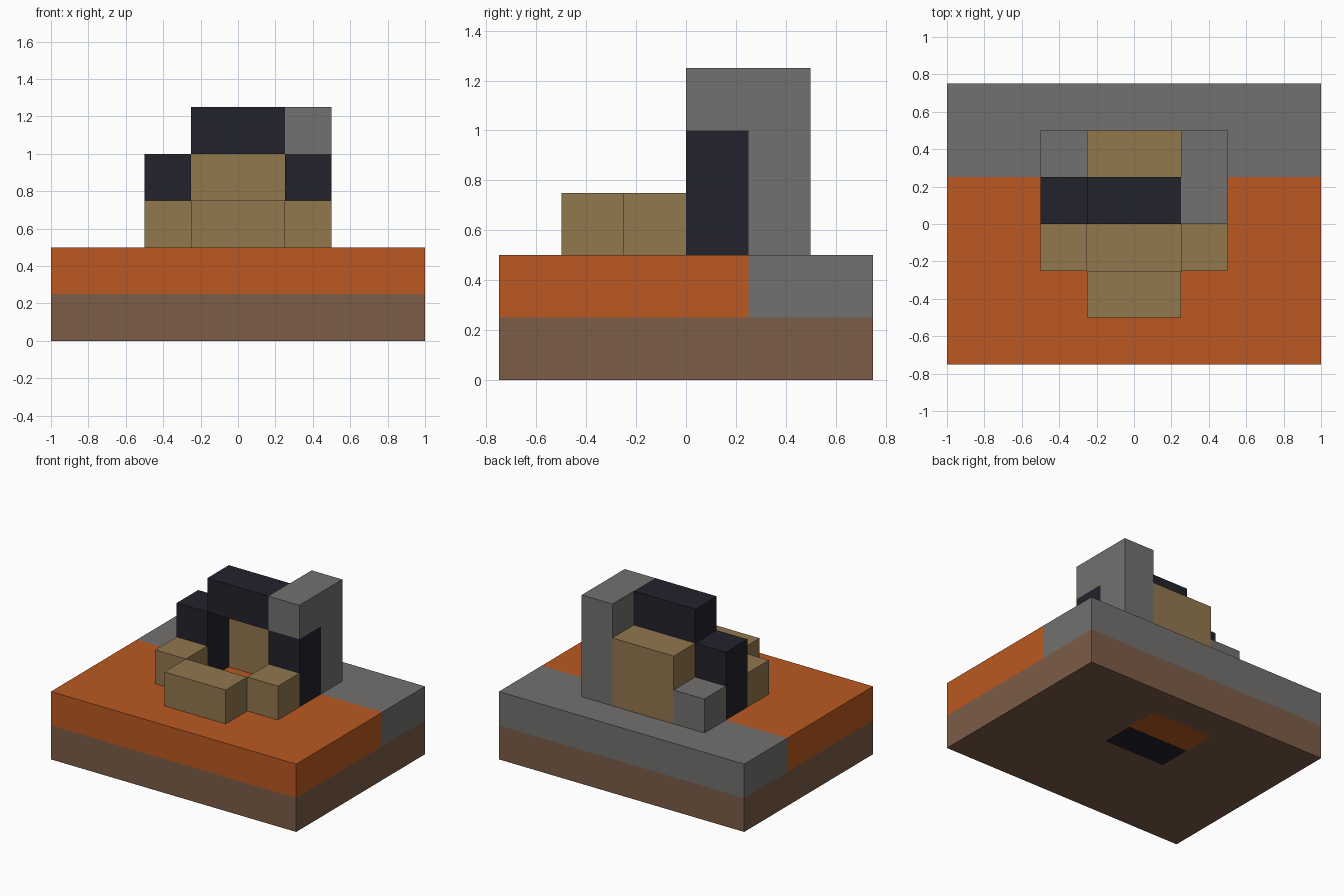
import bpy
import bmesh
from mathutils import Vector

cube = bpy.data.objects.get("Cube")
if cube:
    bpy.data.objects.remove(cube, do_unlink=True)

U = 0.25  # size of one block unit


def make_material(name, hex_code):
    srgb = [int(hex_code[i:i + 2], 16) / 255 for i in (0, 2, 4)]
    color = [((c + 0.055) / 1.055) ** 2.4 for c in srgb] + [1]
    mat = bpy.data.materials.new(name)
    mat.use_nodes = True
    mat.diffuse_color = color
    mat.node_tree.nodes["Principled BSDF"].inputs["Base Color"].default_value = color
    return mat


brown = make_material("earth brown", "7C5C46")
orange = make_material("lava orange", "BB5921")
gray = make_material("stone gray", "72716F")
tan = make_material("wood tan", "92784E")
dark = make_material("dark stone", "22222C")


def block(name, low, high, mats, cuts=(), rule=None):
    """Box between two corners in block units, optionally cut and painted by a rule."""
    low, high = Vector(low) * U, Vector(high) * U
    bm = bmesh.new()
    bmesh.ops.create_cube(bm, size=1)
    for v in bm.verts:
        v.co = (low + high) / 2 + v.co * (high - low)
    for axis, value in cuts:
        normal = Vector((0, 0, 0))
        normal[axis] = 1
        bmesh.ops.bisect_plane(bm, geom=bm.verts[:] + bm.edges[:] + bm.faces[:],
                               plane_co=normal * value * U, plane_no=normal)
    bm.normal_update()
    if rule:
        for f in bm.faces:
            f.material_index = rule(f.calc_center_median() / U, f.normal)
    mesh = bpy.data.meshes.new(name)
    bm.to_mesh(mesh)
    bm.free()
    for m in mats:
        mesh.materials.append(m)
    bpy.context.collection.objects.link(bpy.data.objects.new(name, mesh))


# Platform: brown lower layer, orange and gray upper layer, painted inlays
def platform_rule(c, n):
    inner = abs(c.x) < 1
    if n.z < -0.5:
        if inner and 0 < c.y < 2:
            return 4 if c.y < 1 else 1
        return 0
    if c.z < 1:
        return 0
    if n.z > 0.5 and inner and -1 < c.y < 0:
        return 3
    return 2 if c.y > 1 else 1


block("platform", (-4, -3, 0), (4, 3, 2), [brown, orange, gray, tan, dark],
      [(0, -1), (0, 1), (1, -1), (1, 0), (1, 1), (1, 2), (2, 1)], platform_rule)

# Low tan border in front of the arch
block("front_border", (-1, -2, 2), (1, -1, 3), [tan])
for side, x in (("right", -2), ("left", 1)):
    block(side + "_border", (x, -1, 2), (x + 1, 0, 3), [tan])
    block(side + "_arch_leg", (x, 0, 2), (x + 1, 1, 4), [dark])

# Arch top and the structure behind it
block("arch_lintel", (-1, 0, 4), (1, 1, 5), [dark])
block("back_wall", (-1, 1, 2), (1, 2, 4), [tan])
block("left_column", (1, 1, 2), (2, 2, 5), [gray])
block("left_column_cap", (1, 0, 4), (2, 1, 5), [gray])
block("right_rear_stub", (-2, 1, 2), (-1, 2, 3), [gray])
